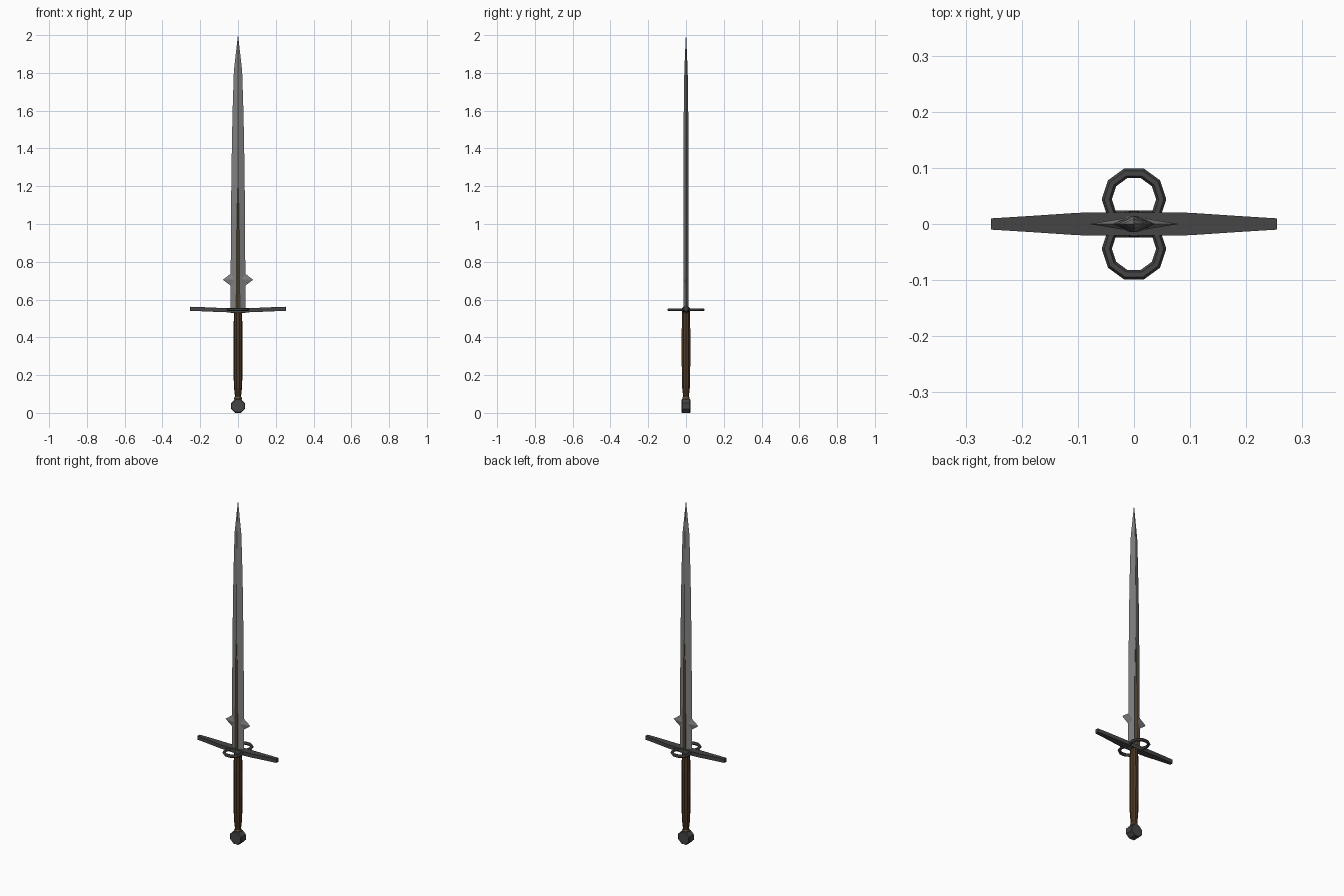
import bpy, bmesh
from math import pi, cos, sin

if "Cube" in bpy.data.objects:
    bpy.data.objects.remove(bpy.data.objects["Cube"])


def material(name, col):
    m = bpy.data.materials.new(name)
    m.diffuse_color = (*col, 1)
    m.use_nodes = True
    m.node_tree.nodes["Principled BSDF"].inputs["Base Color"].default_value = m.diffuse_color
    return m


STEEL = material("steel", (0.22, 0.22, 0.22))
IRON = material("dark_iron", (0.06, 0.06, 0.06))
LEATHER = material("leather", (0.075, 0.04, 0.018))
BRASS = material("aged_brass", (0.13, 0.09, 0.035))


def loft(name, rings, mats, face_mat=None):
    """Skin a list of equal-length point rings and cap both ends."""
    bm = bmesh.new()
    loops = [[bm.verts.new(p) for p in r] for r in rings]
    n = len(loops[0])
    for k in range(len(loops) - 1):
        for i in range(n):
            j = (i + 1) % n
            f = bm.faces.new((loops[k][i], loops[k][j], loops[k + 1][j], loops[k + 1][i]))
            if face_mat:
                f.material_index = face_mat(k, i)
    bm.faces.new(loops[0])
    bm.faces.new(loops[-1])
    bmesh.ops.remove_doubles(bm, verts=bm.verts, dist=1e-5)
    bmesh.ops.recalc_face_normals(bm, faces=bm.faces)
    me = bpy.data.meshes.new(name)
    bm.to_mesh(me)
    bm.free()
    for m in mats:
        me.materials.append(m)
    ob = bpy.data.objects.new(name, me)
    bpy.context.collection.objects.link(ob)
    return ob


# Blade: hexagonal section with a brass-tinted fuller that tapers out at 1.2
def blade_ring(z, w, t, f, d):
    return [(w, 0, z), (f, t, z), (0, t - d, z), (-f, t, z),
            (-w, 0, z), (-f, -t, z), (0, -t + d, z), (f, -t, z)]


stations = [(0.53, .040, .014, .010, .005), (1.05, .037, .014, .006, .004),
            (1.20, .0355, .0145, .001, 0), (1.45, .032, .014, .001, 0),
            (1.62, .028, .0115, .001, 0), (1.81, .022, .009, .001, 0),
            (1.995, .001, .001, .0004, 0)]
loft("blade", [blade_ring(*s) for s in stations], [STEEL, BRASS],
     lambda k, i: 1 if k < 2 and i in (1, 2, 5, 6) else 0)

# Parrying lugs: pointed wedges either side of the blade
for s, side in ((1, "right"), (-1, "left")):
    base = [(s * .02, 0, .66), (s * .02, .010, .705), (s * .02, 0, .75), (s * .02, -.010, .705)]
    mid = [(s * .037, 0, .672), (s * .037, .007, .705), (s * .037, 0, .738), (s * .037, -.007, .705)]
    tip = [(s * .08, 0, .705)] * 4
    bm = bmesh.new()
    loops = [[bm.verts.new(p) for p in r] for r in (base, mid)]
    apex = bm.verts.new(tip[0])
    for i in range(4):
        j = (i + 1) % 4
        bm.faces.new((loops[0][i], loops[0][j], loops[1][j], loops[1][i]))
        bm.faces.new((loops[1][i], loops[1][j], apex))
    bm.faces.new(loops[0])
    bmesh.ops.recalc_face_normals(bm, faces=bm.faces)
    me = bpy.data.meshes.new("lug_" + side)
    bm.to_mesh(me)
    bm.free()
    me.materials.append(STEEL)
    bpy.context.collection.objects.link(bpy.data.objects.new("lug_" + side, me))

# Crossguard: tapered bar, ends curving slightly upward
half = [(.255, .010, .551, .011), (.19, .014, .549, .011), (.10, .020, .545, .011)]
bars = [(-x, y, z, h) for x, y, z, h in half] + [(0, .021, .543, .012)] + half[::-1]
loft("crossguard", [[(x, y, z - h), (x, y, z + h), (x, -y, z + h), (x, -y, z - h)]
                    for x, y, z, h in bars], [IRON])

# Side rings: ten-sided, flat edge facing outward
for s, side in ((-1, "front"), (1, "back")):
    bpy.ops.mesh.primitive_torus_add(major_segments=10, minor_segments=6, major_radius=.0485,
                                     minor_radius=.009, location=(0, s * .044, .546),
                                     rotation=(0, 0, 0))
    ring = bpy.context.object
    ring.name = "side_ring_" + side
    ring.rotation_euler.z = 0
    ring.data.materials.append(IRON)


# Grip: leather handle, narrowing at both ends
def circle(r, z, n=10):
    return [(r * cos(2 * pi * i / n), r * sin(2 * pi * i / n), z) for i in range(n)]


loft("grip", [circle(r, z) for r, z in
              ((.017, .07), (.017, .095), (.022, .14), (.0245, .3), (.0245, .42), (.021, .535))],
     [LEATHER])

# Brass collar above the pommel
loft("collar", [circle(r, z) for r, z in ((.018, .066), (.020, .07), (.020, .08), (.018, .084))],
     [BRASS])


# Pommel: eight-sided drum lying front to back
def drum(r, y):
    return [(r * cos(pi / 8 + pi / 4 * i), y, .037 + r * sin(pi / 8 + pi / 4 * i)) for i in range(8)]


loft("pommel", [drum(.036, -.024), drum(.040, -.019), drum(.040, .019), drum(.036, .024)], [IRON])
